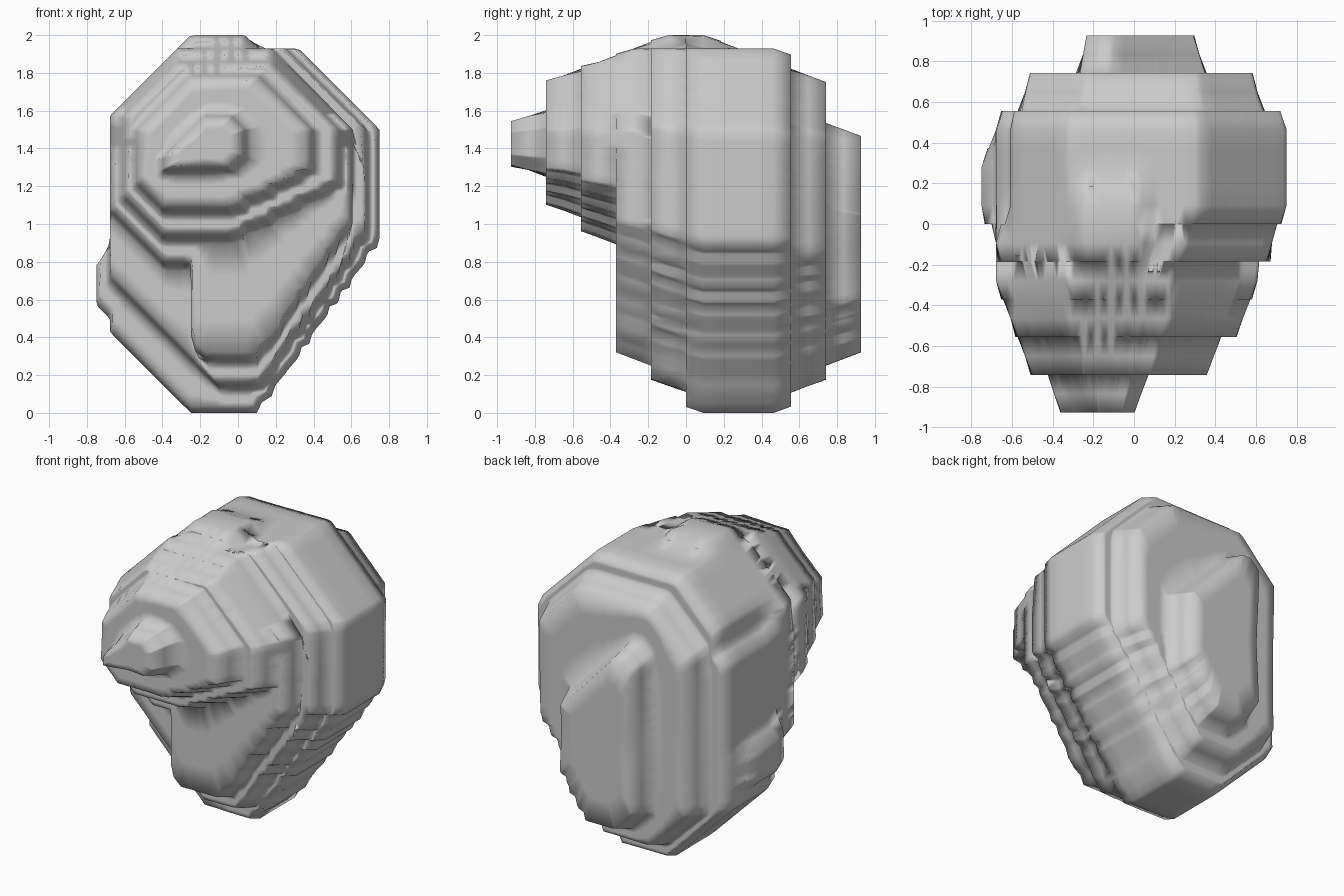
import bpy
import bmesh
import math
from mathutils import Vector
from mathutils.geometry import intersect_line_line_2d

cube = bpy.data.objects.get("Cube")
if cube:
    bpy.data.objects.remove(cube)

CELL = 2 / 28      # step size across a layer
DEPTH = 0.1855     # thickness of one layer
SIDES = 128


def chamfered_box(left, right, bottom, top, top_right, low_right, low_left, top_left, slope=1.43):
    """Box with cut corners, in cells; the lower right cut has its own slope."""
    return [Vector(p) for p in (
        (left + top_left, top), (right - top_right, top),
        (right, top - top_right), (right, bottom + low_right * slope),
        (right - low_right, bottom), (left + low_left, bottom),
        (left, bottom + low_left), (left, top - top_left))]


def sample_ring(boxes):
    """Sample the joined outline of overlapping boxes, partly snapped to cells."""
    outlines = [chamfered_box(*box) for box in boxes]
    left, right, bottom, top = boxes[0][:4]
    middle = Vector((left + right, bottom + top)) / 2
    edges = [(p, q) for o in outlines for p, q in zip(o, o[1:] + o[:1]) if p != q]
    ring = []
    for k in range(SIDES):
        angle = 2 * math.pi * (k + 0.5) / SIDES
        far = middle + Vector((math.cos(angle), math.sin(angle))) * 60
        hits = [intersect_line_line_2d(middle, far, p, q) for p, q in edges]
        hit = max((h for h in hits if h), key=lambda h: (h - middle).length, default=None)
        if hit is None:
            hit = ring[-1]
        ring.append(hit.lerp(Vector((round(hit.x), round(hit.y))), 0.4))
    return ring


def half_step(ring, other):
    """Move each point toward the other ring, by half a cell at most."""
    result = []
    for a, b in zip(ring, other):
        d = b - a
        result.append(a + d * min(0.5, 0.5 / max(d.length, 0.001)))
    return result


def blend(ring, other, amount):
    return [a.lerp(b, amount) for a, b in zip(ring, other)]


def centre_ring(ring):
    return [sum(ring, Vector((0, 0))) / len(ring)] * len(ring)


# Boxes: left, right, bottom, top, then corner cuts clockwise from the top right
crown = (-5, 3, 10, 28, 2, 0, 0, 2)
flank = (-9, 2, 5, 21, 0, 0, 1, 1)
bulge = (-10, 2, 6, 14, 0, 0, 2, 3)
head = (-9, 9, 11, 27, 6, 9, 4, 5, 0.5)
chin = (-3, 9, 4, 20, 1, 7, 1, 1)
middle_body = (-8, 11, 0, 27, 6, 9, 5, 4)

# Layers from the front nose to the back slab
layers = [
    [(-5, 1, 18, 22, 1, 1, 0, 3, 1)],
    [(-7, 6, 15, 25, 4, 6, 2, 4, 0.5)],
    [(-8, 8, 13, 26, 5, 8, 3, 4, 0.5)],
    [head, chin],
    [(-9, 10, 2, 27, 6, 8, 8, 5), crown],
    [middle_body, crown, flank, bulge],
    [middle_body, flank, bulge],
    [middle_body, flank],
    [(-7, 9, 2, 25, 4, 7, 4, 4)],
    [(-3, 5, 4, 21, 6, 3, 2, 1)],
]

# Stack the layers; flat steps form where they meet
rings = [sample_ring(boxes) for boxes in layers]
rings = [centre_ring(rings[0])] + rings + [centre_ring(rings[-1])]
sections = []
rear = rings[0]
for i in range(1, len(rings) - 1):
    y = (i - 5.5) * DEPTH
    front = half_step(rings[i], rings[i - 1])
    # Extra loops keep the middle of each step flat
    sections += [(blend(rear, front, t), y - DEPTH / 2) for t in (0.3, 0.7)]
    rear = half_step(rings[i], rings[i + 1])
    sections += [(front, y - DEPTH / 2), (rings[i], y), (rear, y + DEPTH / 2)]
sections.append((blend(rear, rings[-1], 0.3), y + DEPTH / 2))

bm = bmesh.new()
loops = [[bm.verts.new(((p.x - 0.5) * CELL, y, p.y * CELL)) for p in ring]
         for ring, y in sections]
for a, b in zip(loops, loops[1:]):
    for k in range(SIDES):
        n = (k + 1) % SIDES
        bm.faces.new((a[k], a[n], b[n], b[k]))
bm.faces.new(loops[0])
bm.faces.new(loops[-1])
bmesh.ops.remove_doubles(bm, verts=bm.verts, dist=0.002)
bmesh.ops.dissolve_degenerate(bm, edges=bm.edges, dist=0.001)
bmesh.ops.triangulate(bm, faces=bm.faces)
bmesh.ops.recalc_face_normals(bm, faces=bm.faces)

mesh = bpy.data.meshes.new("rock")
bm.to_mesh(mesh)
bm.free()
for poly in mesh.polygons:
    poly.use_smooth = True
rock = bpy.data.objects.new("rock", mesh)
bpy.context.collection.objects.link(rock)

# Stone colour
stone = bpy.data.materials.new("grey_stone")
stone.use_nodes = True
colour = (0.6, 0.6, 0.6, 1)
stone.diffuse_color = colour
stone.node_tree.nodes["Principled BSDF"].inputs["Base Color"].default_value = colour
mesh.materials.append(stone)
